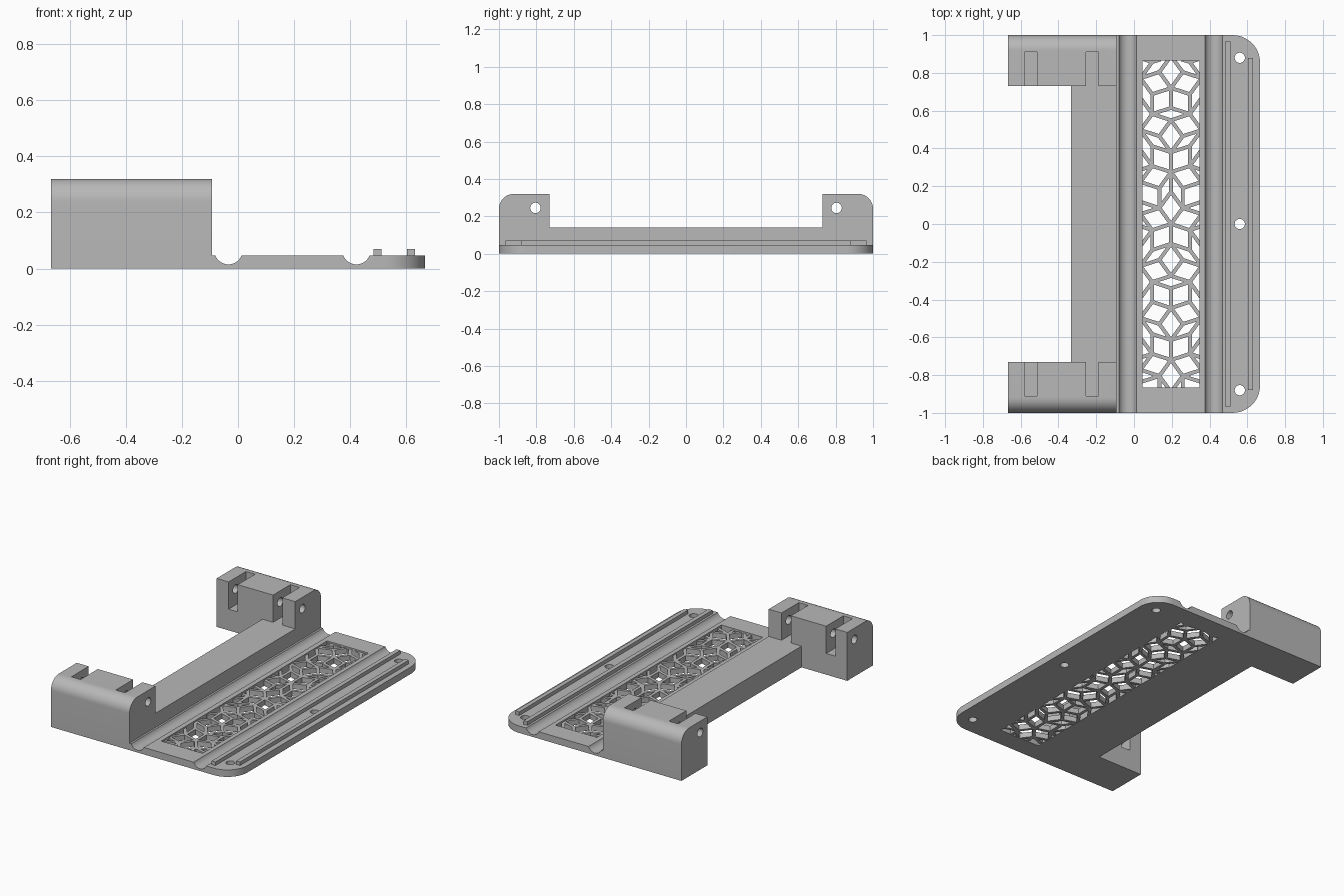
import bpy, bmesh, math
from mathutils import Matrix, Vector

if "Cube" in bpy.data.objects:
    bpy.data.objects.remove(bpy.data.objects["Cube"])

grey = bpy.data.materials.new("plain grey")
grey.diffuse_color = (0.48, 0.48, 0.48, 1)
grey.use_nodes = True
grey.node_tree.nodes["Principled BSDF"].inputs["Base Color"].default_value = grey.diffuse_color


def finish(name, bm):
    bmesh.ops.recalc_face_normals(bm, faces=bm.faces)
    mesh = bpy.data.meshes.new(name)
    bm.to_mesh(mesh)
    bm.free()
    mesh.materials.append(grey)
    obj = bpy.data.objects.new(name, mesh)
    bpy.context.collection.objects.link(obj)
    return obj


def add_box(bm, lo, hi):
    lo, hi = Vector(lo), Vector(hi)
    m = Matrix.Translation((lo + hi) / 2) @ Matrix.Diagonal((*(hi - lo), 1))
    bmesh.ops.create_cube(bm, size=1, matrix=m)


def box(name, lo, hi):
    bm = bmesh.new()
    add_box(bm, lo, hi)
    return finish(name, bm)


def cylinder(name, centre, radius, length, axis, sides=32):
    bm = bmesh.new()
    turn = Vector((0, 0, 1)).rotation_difference(Vector(axis)).to_matrix().to_4x4()
    bmesh.ops.create_cone(bm, cap_ends=True, segments=sides, radius1=radius, radius2=radius,
                          depth=length, matrix=Matrix.Translation(centre) @ turn)
    return finish(name, bm)


def prism(name, points, offset):
    bm = bmesh.new()
    face = bm.faces.new([bm.verts.new(p) for p in points])
    new = bmesh.ops.extrude_face_region(bm, geom=[face])["geom"]
    bmesh.ops.translate(bm, vec=offset, verts=[v for v in new if isinstance(v, bmesh.types.BMVert)])
    return finish(name, bm)


def arc(cx, cy, r, a0, a1, n=12):
    angles = [math.radians(a0 + (a1 - a0) * i / n) for i in range(n + 1)]
    return [(cx + r * math.cos(a), cy + r * math.sin(a)) for a in angles]


def cut(obj, cutters):
    bpy.context.view_layer.objects.active = obj
    for c in cutters:
        mod = obj.modifiers.new("cut", 'BOOLEAN')
        mod.operation, mod.solver, mod.object = 'DIFFERENCE', 'EXACT', c
        bpy.ops.object.modifier_apply(modifier=mod.name)
        bpy.data.objects.remove(c)


def smooth(obj):
    bpy.ops.object.select_all(action='DESELECT')
    obj.select_set(True)
    bpy.context.view_layer.objects.active = obj
    bpy.ops.object.shade_smooth_by_angle(angle=math.radians(30))


LEFT, EDGE, TOP = -0.667, -0.093, 0.046
WX0, WX1, WY = 0.045, 0.347, 0.866      # lattice window

# Base plate with rounded outer corners, two round grooves, a window and screw holes
outline = [(EDGE, -1)] + arc(0.522, -0.855, 0.145, -90, 0) + arc(0.522, 0.855, 0.145, 0, 90) + [(EDGE, 1)]
plate = prism("base_plate", [(x, y, 0) for x, y in outline], (0, 0, TOP))
cutters = [cylinder("groove_cutter", (x, 0, 0.065), 0.05, 2.2, (0, 1, 0), 48) for x in (-0.034, 0.422)]
cutters.append(box("window_cutter", (WX0, -WY, -0.1), (WX1, WY, 0.2)))
cutters += [cylinder("screw_cutter", (0.56, y, 0), 0.027, 0.4, (0, 0, 1)) for y in (-0.88, 0, 0.88)]
cut(plate, cutters)
smooth(plate)

# Raised ridges along the outer side
box("inner_ridge", (0.483, -0.965, 0.04), (0.511, 0.965, 0.07))
box("outer_ridge", (0.603, -0.88, 0.04), (0.631, 0.88, 0.07))

# Raised step between the hinge blocks
box("step", (-0.333, -0.73, 0), (EDGE, 0.73, 0.14))

# Hinge blocks: rounded outer top edge, two slots and a pin hole
for side, label in ((-1, "front"), (1, "back")):
    prof = [(0.73, 0), (1, 0)] + arc(0.92, 0.24, 0.08, 0, 90) + [(0.73, 0.32)]
    block = prism(label + "_hinge_block", [(LEFT, side * y, z) for y, z in prof], (EDGE - LEFT, 0, 0))
    cutters = []
    for x0, x1 in ((-0.58, -0.513), (-0.255, -0.187)):
        y0, y1 = sorted((side * 0.6, side * 0.91))
        cutters.append(box("slot_cutter", (x0, y0, 0.14), (x1, y1, 0.5)))
    cutters.append(cylinder("pin_cutter", (-0.4, side * 0.805, 0.245), 0.028, 1, (1, 0, 0)))
    cut(block, cutters)
    smooth(block)

# Lattice: edges of a five-direction rhombus tiling, clipped to the window
UNIT, SHIFT, BAR = 0.105, 0.4, 0.02
dirs = [Vector((math.cos(a), math.sin(a))) for a in (math.radians(90 + 72 * j) for j in range(5))]
mid = Vector(((WX0 + WX1) / 2, 0))
edges = {}
for j in range(5):
    for k in range(j + 1, 5):
        u, v = dirs[j], dirs[k]
        det = u.x * v.y - u.y * v.x
        for a in range(-6, 7):
            for b in range(-6, 7):
                s, t = a - SHIFT, b - SHIFT
                p = Vector(((s * v.y - t * u.y) / det, (u.x * t - v.x * s) / det))
                idx = [math.ceil(p.dot(d) + SHIFT) for d in dirs]
                idx[j], idx[k] = a, b
                q = mid + UNIT * sum((n * d for n, d in zip(idx, dirs)), Vector((0, 0)))
                du, dv = u * UNIT, v * UNIT
                for p0, p1 in ((q, q + du), (q, q + dv), (q + dv, q + du + dv), (q + du, q + du + dv)):
                    m = (p0 + p1) / 2
                    edges[(round(m.x, 3), round(m.y, 3))] = (p0, p1)


def clip(p, q, lo, hi):
    t0, t1, d = 0.0, 1.0, q - p
    for i in range(2):
        if abs(d[i]) < 1e-6:
            if not lo[i] < p[i] < hi[i]:
                return None
        else:
            a, b = sorted(((lo[i] - p[i]) / d[i], (hi[i] - p[i]) / d[i]))
            t0, t1 = max(t0, a), min(t1, b)
    return (p + d * t0, p + d * t1) if t1 - t0 > 0.02 else None


bm = bmesh.new()
for p, q in edges.values():
    seg = clip(p, q, (WX0 - 0.004, -WY - 0.004), (WX1 + 0.004, WY + 0.004))
    if seg:
        d, c = seg[1] - seg[0], (seg[0] + seg[1]) / 2
        m = (Matrix.Translation((c.x, c.y, 0.0185)) @ Matrix.Rotation(math.atan2(d.y, d.x), 4, 'Z')
             @ Matrix.Diagonal((d.length + 0.008, BAR, 0.035, 1)))
        bmesh.ops.create_cube(bm, size=1, matrix=m)
finish("lattice", bm)
